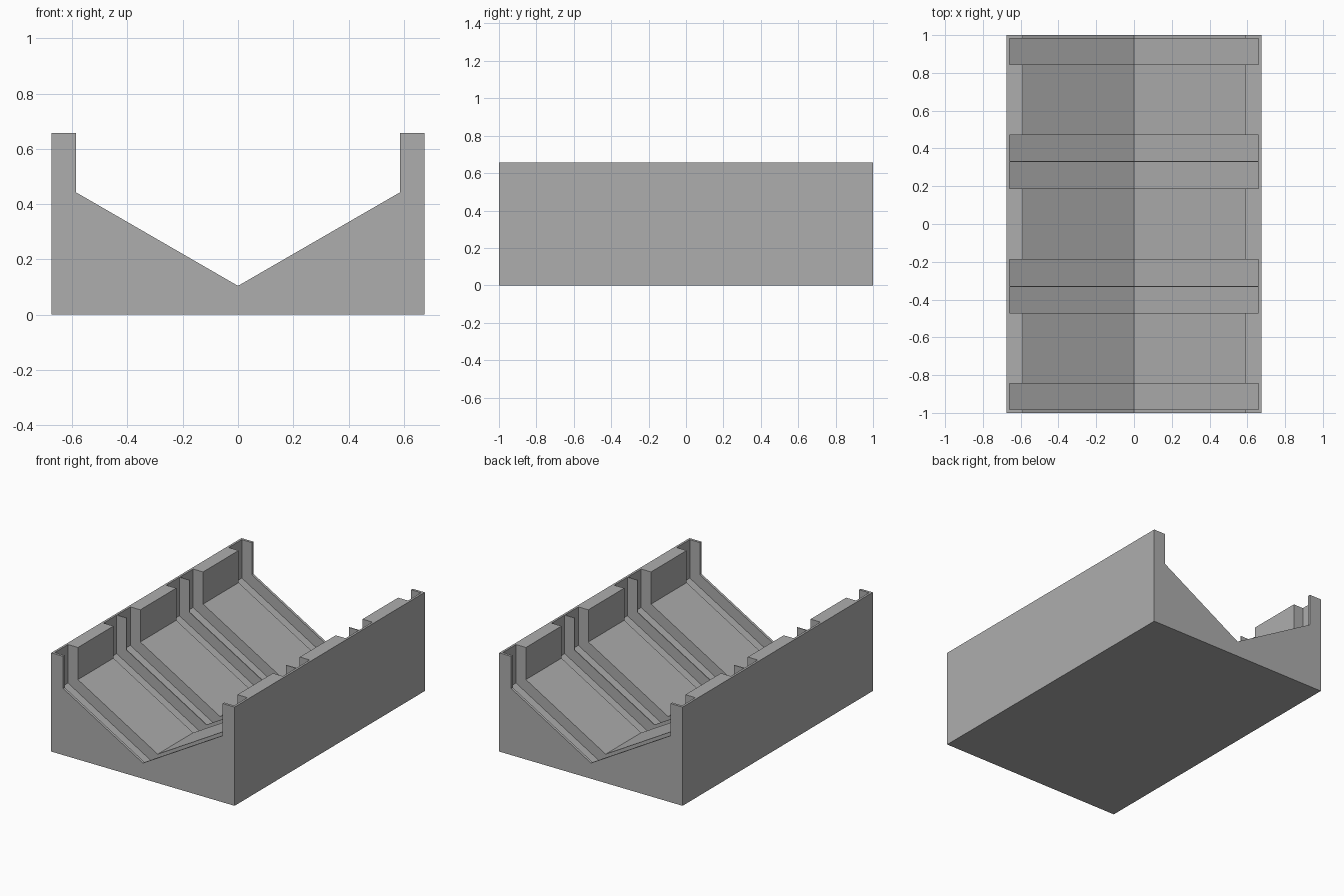
import bpy
import bmesh

cube = bpy.data.objects.get("Cube")
if cube:
    bpy.data.objects.remove(cube, do_unlink=True)

grey = bpy.data.materials.new("plain grey")
grey.use_nodes = True
colour = (0.42, 0.42, 0.42, 1)
grey.diffuse_color = colour
grey.node_tree.nodes["Principled BSDF"].inputs["Base Color"].default_value = colour


def prism(name, half_profile, y0, y1):
    """Mirror a right-hand x/z profile that ends on the centre line, extrude along y."""
    mirrored = [(-x, z) for x, z in reversed(half_profile) if x > 0]
    bm = bmesh.new()
    face = bm.faces.new([bm.verts.new((x, y0, z)) for x, z in half_profile + mirrored])
    ext = bmesh.ops.extrude_face_region(bm, geom=[face])
    moved = [v for v in ext["geom"] if isinstance(v, bmesh.types.BMVert)]
    bmesh.ops.translate(bm, verts=moved, vec=(0, y1 - y0, 0))
    bmesh.ops.recalc_face_normals(bm, faces=bm.faces)
    mesh = bpy.data.meshes.new(name)
    bm.to_mesh(mesh)
    bm.free()
    mesh.materials.append(grey)
    obj = bpy.data.objects.new(name, mesh)
    bpy.context.scene.collection.objects.link(obj)
    return obj


# Cradle body: box with upright walls and a V-shaped trough
HALF, INNER, SLOT = 0.675, 0.587, 0.66
HEIGHT, SHOULDER, VALLEY = 0.657, 0.443, 0.104
body = prism("cradle_body", [(HALF, 0), (HALF, HEIGHT), (INNER, HEIGHT),
                             (INNER, SHOULDER), (0, VALLEY)], -1, 1)

# Slots sunk parallel to the trough, mirrored front to back
slope = (SHOULDER - VALLEY) / INNER
SLOT_VALLEY = 0.02
slot_profile = [(SLOT, HEIGHT + 0.2), (SLOT, SLOT_VALLEY + slope * SLOT), (0, SLOT_VALLEY)]
for near, far in [(0.189, 0.327), (0.333, 0.471), (0.845, 0.983)]:
    for y0, y1 in [(near, far), (-far, -near)]:
        cutter = prism("slot_cutter", slot_profile, y0, y1)
        cutter.hide_render = True
        cutter.hide_set(True)
        cutter.display_type = 'WIRE'
        cut = body.modifiers.new("slot", 'BOOLEAN')
        cut.operation = 'DIFFERENCE'
        cut.solver = 'EXACT'
        cut.object = cutter
